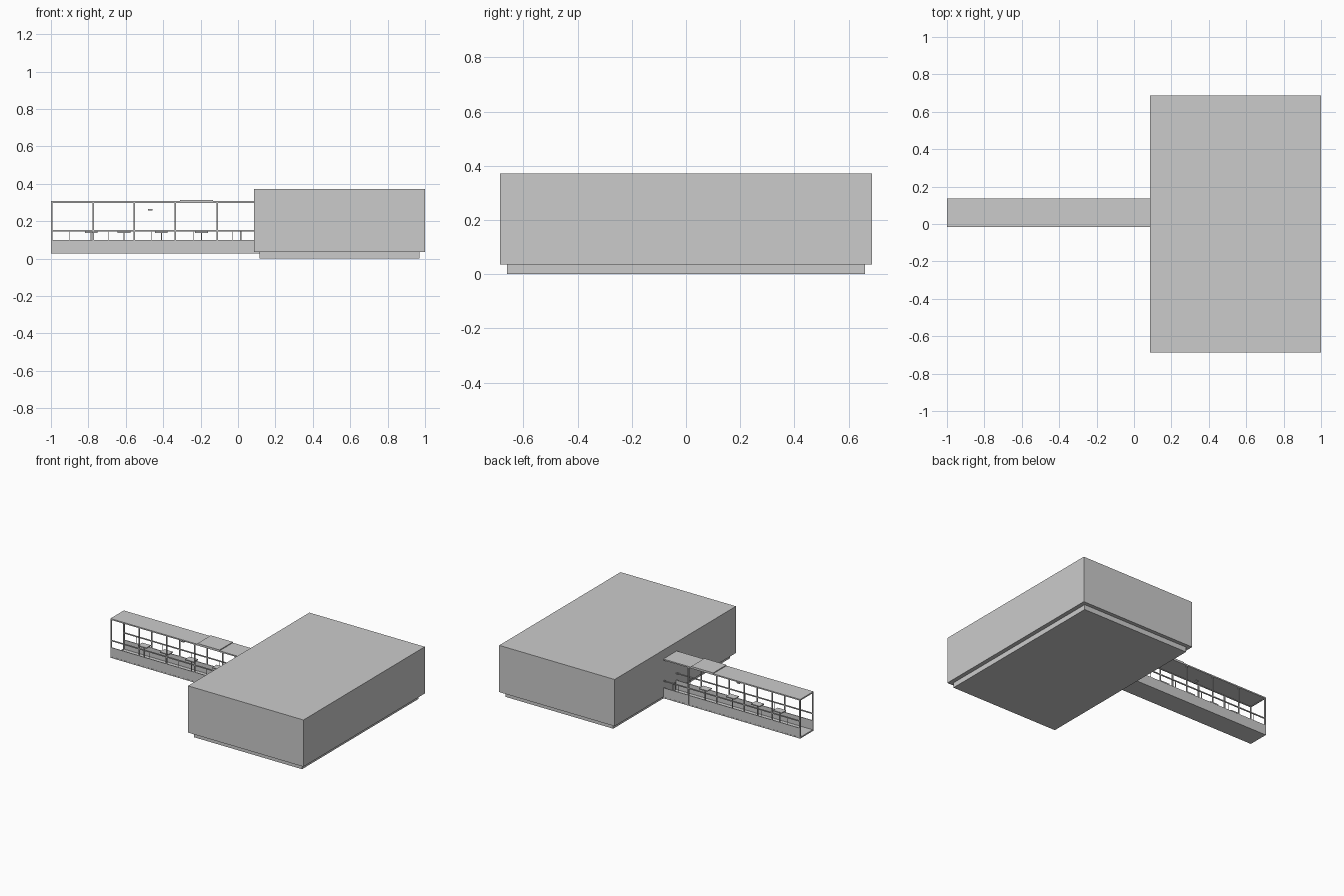
import bpy


def box(name, x0, x1, y0, y1, z0, z1):
    """Axis-aligned box given by its extents."""
    bpy.ops.mesh.primitive_cube_add(
        size=1, location=((x0 + x1) / 2, (y0 + y1) / 2, (z0 + z1) / 2))
    ob = bpy.context.object
    ob.name = name
    ob.scale = (x1 - x0, y1 - y0, z1 - z0)
    bpy.ops.object.transform_apply(location=False, rotation=False, scale=True)
    return ob


# main hall on a recessed plinth
box("hall", 0.085, 1.0, -0.687, 0.687, 0.036, 0.371)
box("plinth", 0.115, 0.97, -0.66, 0.66, 0.0, 0.036)

# corridor extents
X0, X1, Y0, Y1 = -1.0, 0.09, -0.016, 0.135
T = 0.007
box("corridor_floor", X0, 0.116, Y0, Y1, 0.026, 0.034)
box("corridor_roof", X0, X1, Y0, Y1, 0.301, 0.307)
box("roof_hatch", -0.31, -0.135, Y0, Y1, 0.307, 0.313)

# glazed long sides: low wall, rails, posts and short mullions
posts = [-0.996, -0.775, -0.555, -0.335, -0.112]
mullions = [-0.9, -0.69, -0.46, -0.24, -0.03]
for side, ya in (("front", Y0), ("back", Y1 - T)):
    yb = ya + T
    box(side + "_low_wall", X0, X1, ya + 0.001, yb - 0.001, 0.03, 0.1)
    box(side + "_mid_rail", X0, X1, ya, yb, 0.146, 0.153)
    box(side + "_top_rail", X0, X1, ya, yb, 0.298, 0.307)
    for x in posts:
        box(side + "_post", x - 0.004, x + 0.004, ya, yb, 0.026, 0.303)
    for x in mullions:
        box(side + "_mullion", x - 0.0015, x + 0.0015, ya + 0.002, yb - 0.002, 0.1, 0.148)

# open end frame
box("end_lintel", X0, X0 + 0.008, Y0, Y1, 0.298, 0.307)
box("end_sill", X0, X0 + 0.008, Y0, Y1, 0.026, 0.036)

# small tables on a stem
for x in (-0.785, -0.61, -0.41, -0.195):
    box("table_top", x - 0.034, x + 0.034, 0.035, 0.085, 0.137, 0.144)
    box("table_stem", x - 0.003, x + 0.003, 0.057, 0.063, 0.034, 0.138)

# inner door edge and small hanging fitting
box("door_edge", 0.012, 0.018, 0.1, 0.128, 0.034, 0.148)
box("hanging_lamp", -0.48, -0.456, 0.04, 0.08, 0.258, 0.264)
